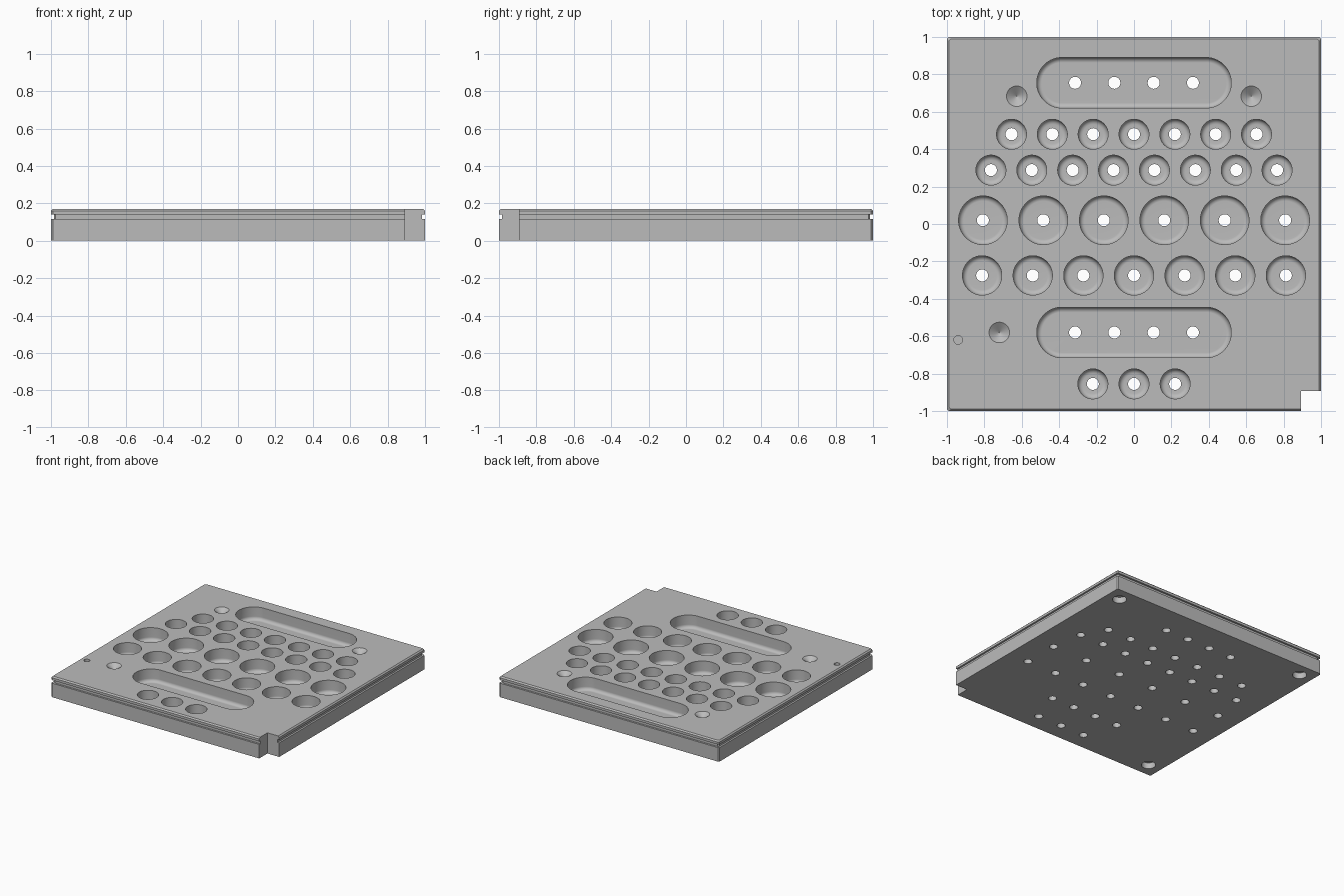
import bpy, bmesh, math

cube = bpy.data.objects.get("Cube")
if cube:
    bpy.data.objects.remove(cube, do_unlink=True)

TOP, FLOOR, FILLET, HOLE = 0.17, 0.065, 0.027, 0.032

grey = bpy.data.materials.new("plain grey")
grey.use_nodes = True
colour = (0.5, 0.5, 0.5, 1)
grey.diffuse_color = colour
grey.node_tree.nodes["Principled BSDF"].inputs["Base Color"].default_value = colour


def loft(bm, rings):
    """Closed solid through a list of rings of points."""
    loops = [[bm.verts.new(p) for p in ring] for ring in rings]
    n = len(loops[0])
    for a, b in zip(loops, loops[1:]):
        for i in range(n):
            j = (i + 1) % n
            bm.faces.new((a[i], a[j], b[j], b[i]))
    bm.faces.new(loops[0])
    bm.faces.new(loops[-1])


def round_solid(bm, x, y, profile, half=0, segs=48):
    """Lathe a (radius, z) profile; half stretches it along x into a slot."""
    rings = []
    for r, z in profile:
        ring = []
        for i in range(segs):
            a = math.tau * (i + 0.5) / segs
            side = half if math.cos(a) > 0 else -half
            ring.append((x + side + r * math.cos(a), y + r * math.sin(a), z))
        rings.append(ring)
    loft(bm, rings)


def square(h, z, c=0.01):
    """Square outline with clipped corners."""
    k = h - c
    return [(x, y, z) for x, y in ((h, -k), (h, k), (k, h), (-k, h),
                                   (-h, k), (-h, -k), (-k, -h), (k, -h))]


def pocket_profile(r):
    """Straight wall running into a filleted flat floor."""
    arc = [(r - FILLET + FILLET * math.cos(a), FLOOR + FILLET - FILLET * math.sin(a))
           for a in (math.pi / 2 * i / 4 for i in range(5))]
    return [(r, TOP + 0.05)] + arc


def make_object(name, bm):
    bmesh.ops.recalc_face_normals(bm, faces=bm.faces)
    mesh = bpy.data.meshes.new(name)
    bm.to_mesh(mesh)
    bm.free()
    mesh.materials.append(grey)
    obj = bpy.data.objects.new(name, mesh)
    bpy.context.collection.objects.link(obj)
    return obj


# Plate with an edge groove and a chamfered top rim
bm = bmesh.new()
loft(bm, [square(h, z) for h, z in ((1, 0), (1, 0.115), (0.985, 0.115), (0.985, 0.14),
                                    (1, 0.14), (1, 0.16), (0.99, TOP))])
plate = make_object("tray_plate", bm)

# Pockets, slots, dimples, foot recesses and the corner notch
bm = bmesh.new()
rows = ((0.48, 7, 0.655, 0.08), (0.288, 8, 0.765, 0.08), (0.02, 6, 0.808, 0.13),
        (-0.275, 7, 0.812, 0.105), (-0.855, 3, 0.22, 0.08))
for y, count, reach, r in rows:
    profile = pocket_profile(r) + [(HOLE, FLOOR), (HOLE, -0.05)]
    for i in range(count):
        round_solid(bm, -reach + 2 * reach * i / (count - 1), y, profile)

slot_rows = (0.755, -0.58)
for y in slot_rows:
    round_solid(bm, 0, y, pocket_profile(0.135), half=0.385)

for x, y in ((-0.627, 0.683), (0.627, 0.683), (-0.72, -0.58)):
    round_solid(bm, x, y, [(0.055, TOP + 0.05), (0.055, TOP), (0.002, TOP - 0.04)])
round_solid(bm, -0.94, -0.62, [(0.023, TOP + 0.05), (0.023, TOP - 0.04)], segs=24)

for x, y in ((0.885, 0.885), (-0.885, 0.885), (-0.885, -0.885)):
    round_solid(bm, x, y, [(0.054, -0.05), (0.054, 0.05)])

loft(bm, [[(0.893, -1.1, z), (1.1, -1.1, z), (1.1, -0.893, z), (0.893, -0.893, z)]
          for z in (-0.1, 0.3)])
cutters = [make_object("pocket_cutter", bm)]

# Through holes in the slot floors
bm = bmesh.new()
for y in slot_rows:
    for x in (-0.315, -0.105, 0.105, 0.315):
        round_solid(bm, x, y, [(HOLE, FLOOR + 0.05), (HOLE, -0.05)])
cutters.append(make_object("drain_hole_cutter", bm))

# Cut the plate and discard the cutters
for cutter in cutters:
    cutter.hide_render = True
    cut = plate.modifiers.new(cutter.name, 'BOOLEAN')
    cut.operation = 'DIFFERENCE'
    cut.solver = 'EXACT'
    cut.object = cutter
bpy.context.view_layer.update()
result = bpy.data.meshes.new_from_object(
    plate.evaluated_get(bpy.context.evaluated_depsgraph_get()))
plate.modifiers.clear()
plate.data = result
result.materials.clear()
result.materials.append(grey)
for face in result.polygons:
    face.material_index = 0
for cutter in cutters:
    bpy.data.objects.remove(cutter, do_unlink=True)

# Smooth round walls, crisp rims and flat floors
bpy.ops.object.select_all(action='DESELECT')
plate.select_set(True)
bpy.context.view_layer.objects.active = plate
bpy.ops.object.shade_smooth_by_angle(angle=math.radians(30))
weighted = plate.modifiers.new("flat floors", 'WEIGHTED_NORMAL')
weighted.keep_sharp = True
